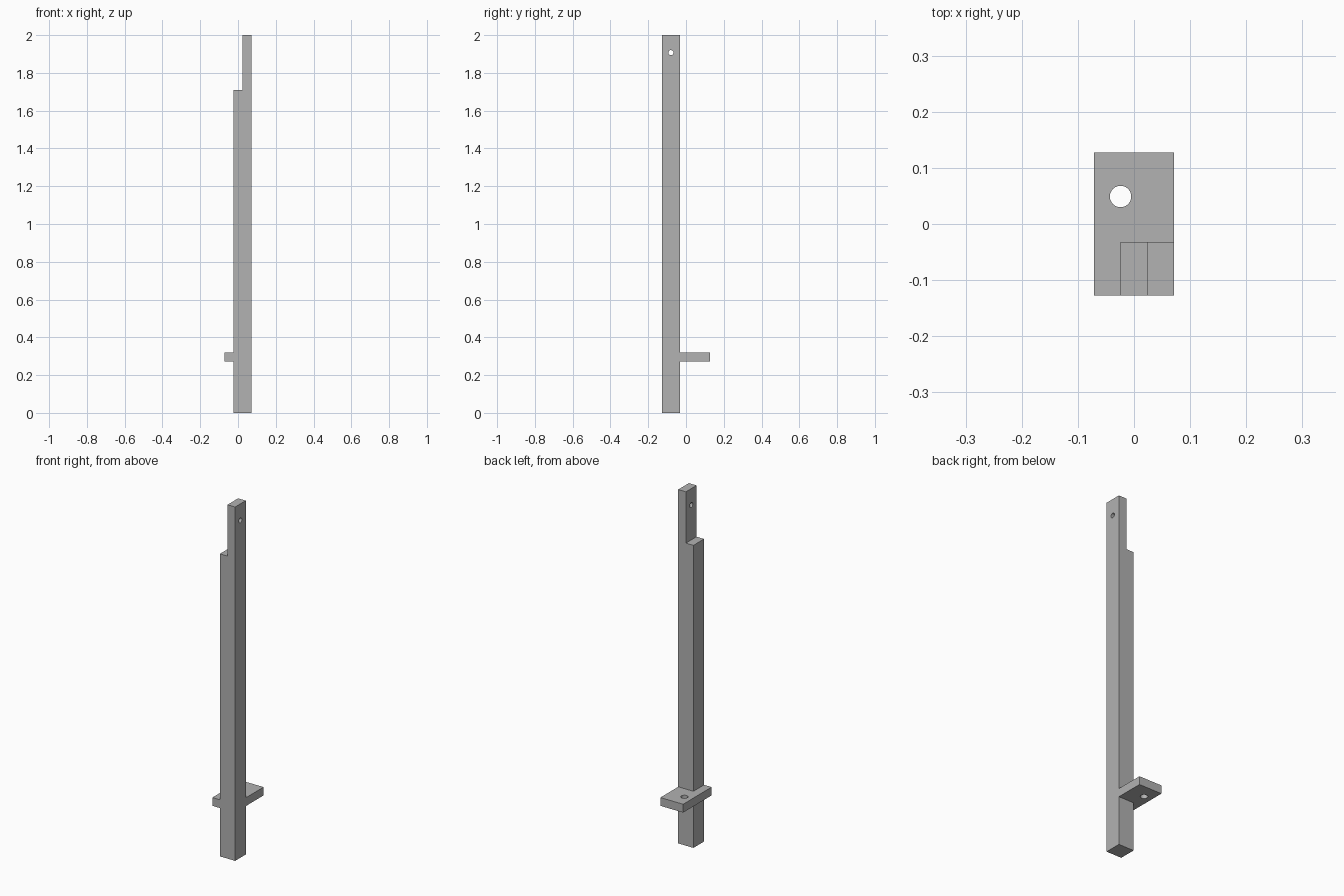
import bpy
import bmesh
import math
from mathutils import Matrix, Vector

default_cube = bpy.data.objects.get("Cube")
if default_cube:
    bpy.data.objects.remove(default_cube, do_unlink=True)

grey = bpy.data.materials.new("plain grey")
grey.use_nodes = True
colour = (0.445, 0.445, 0.445, 1)
grey.diffuse_color = colour
grey.node_tree.nodes["Principled BSDF"].inputs["Base Color"].default_value = colour


def add_object(name, bm):
    bmesh.ops.recalc_face_normals(bm, faces=bm.faces)
    mesh = bpy.data.meshes.new(name)
    bm.to_mesh(mesh)
    bm.free()
    mesh.materials.append(grey)
    obj = bpy.data.objects.new(name, mesh)
    bpy.context.collection.objects.link(obj)
    return obj


def extrude_profile(name, points, direction):
    bm = bmesh.new()
    face = bm.faces.new([bm.verts.new(p) for p in points])
    result = bmesh.ops.extrude_face_region(bm, geom=[face], use_keep_orig=True)
    moved = [v for v in result["geom"] if isinstance(v, bmesh.types.BMVert)]
    bmesh.ops.translate(bm, verts=moved, vec=Vector(direction))
    return add_object(name, bm)


def cylinder(name, centre, radius, depth, turn):
    bm = bmesh.new()
    matrix = Matrix.Translation(centre) @ Matrix.Rotation(turn, 4, "Y")
    bmesh.ops.create_cone(bm, cap_ends=True, segments=48, radius1=radius,
                          radius2=radius, depth=depth, matrix=matrix)
    return add_object(name, bm)


def drill(obj, cutter):
    mod = obj.modifiers.new("hole", "BOOLEAN")
    mod.operation = "DIFFERENCE"
    mod.solver = "EXACT"
    mod.object = cutter
    bpy.context.view_layer.objects.active = obj
    bpy.ops.object.modifier_apply(modifier=mod.name)
    bpy.data.objects.remove(cutter, do_unlink=True)


# Overall limits
left, right = 0.071, -0.071
front, back = -0.127, 0.127
post_right, post_back = -0.024, -0.032
tongue_right = 0.023

# Square post with a half-thickness tongue at the top
post_outline = [(post_right, 0), (left, 0), (left, 2),
                (tongue_right, 2), (tongue_right, 1.71), (post_right, 1.71)]
post = extrude_profile("post", [(x, front, z) for x, z in post_outline],
                       (0, post_back - front, 0))
drill(post, cylinder("tongue_hole_cutter", (0.047, -0.08, 1.907), 0.0135, 0.2, math.pi / 2))

# L-shaped bracket plate wrapping the post
plate_outline = [(right, front), (post_right, front), (post_right, post_back),
                 (left, post_back), (left, back), (right, back)]
plate = extrude_profile("bracket_plate", [(x, y, 0.273) for x, y in plate_outline],
                        (0, 0, 0.047))
drill(plate, cylinder("plate_hole_cutter", (-0.024, 0.049, 0.3), 0.019, 0.2, 0))
